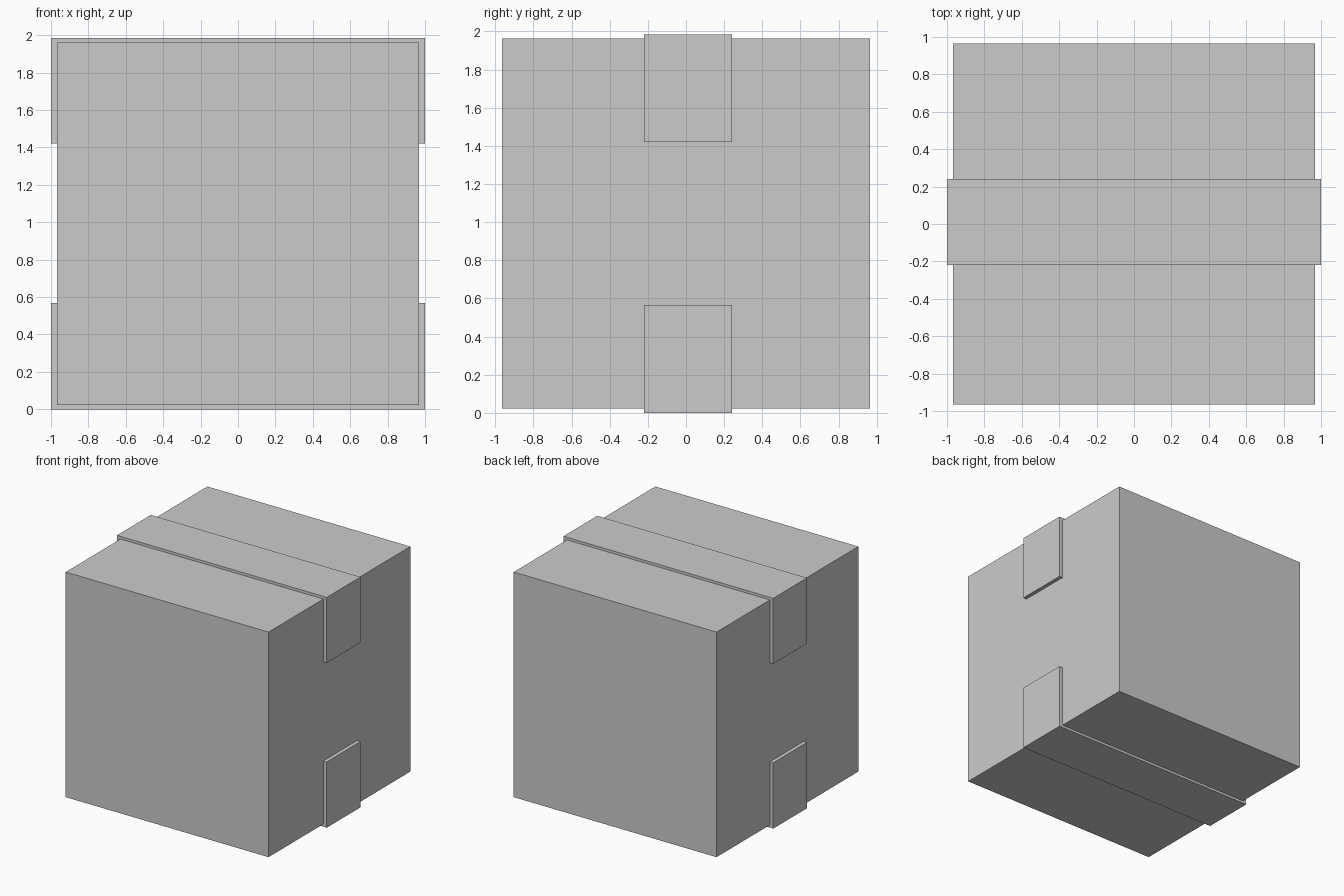
import bpy
import bmesh

if "Cube" in bpy.data.objects:
    bpy.data.objects.remove(bpy.data.objects["Cube"])

BOX_X, BOX_Y = 0.967, 0.965       # half sizes of the carton
BOX_LOW, BOX_HIGH = 0.022, 1.962
TAPE_X, TAPE_TOP = 1.0, 1.985     # outer faces of the tape
TAPE_Y0, TAPE_Y1 = -0.22, 0.24


def extrude_profile(name, profile, y0, y1):
    """Solid made by sweeping an x-z outline along y."""
    bm = bmesh.new()
    face = bm.faces.new([bm.verts.new((x, y0, z)) for x, z in profile])
    swept = bmesh.ops.extrude_face_region(bm, geom=[face], use_keep_orig=True)
    verts = [v for v in swept["geom"] if isinstance(v, bmesh.types.BMVert)]
    bmesh.ops.translate(bm, verts=verts, vec=(0, y1 - y0, 0))
    bmesh.ops.recalc_face_normals(bm, faces=bm.faces)
    mesh = bpy.data.meshes.new(name)
    bm.to_mesh(mesh)
    bm.free()
    obj = bpy.data.objects.new(name, mesh)
    bpy.context.collection.objects.link(obj)
    return obj


def tape_strip(name, outer_z, inner_z, end_z):
    """Tape across one face of the carton, folded down both sides."""
    half = [(TAPE_X, outer_z), (TAPE_X, end_z), (BOX_X, end_z), (BOX_X, inner_z)]
    mirrored = [(-x, z) for x, z in reversed(half)]
    return extrude_profile(name, half + mirrored, TAPE_Y0, TAPE_Y1)


# Carton body
extrude_profile("carton", [(-BOX_X, BOX_LOW), (BOX_X, BOX_LOW),
                           (BOX_X, BOX_HIGH), (-BOX_X, BOX_HIGH)], -BOX_Y, BOX_Y)

# Sealing tape over the top and under the bottom
tape_strip("top_tape", TAPE_TOP, BOX_HIGH, 1.42)
tape_strip("bottom_tape", 0.0, BOX_LOW, 0.567)
